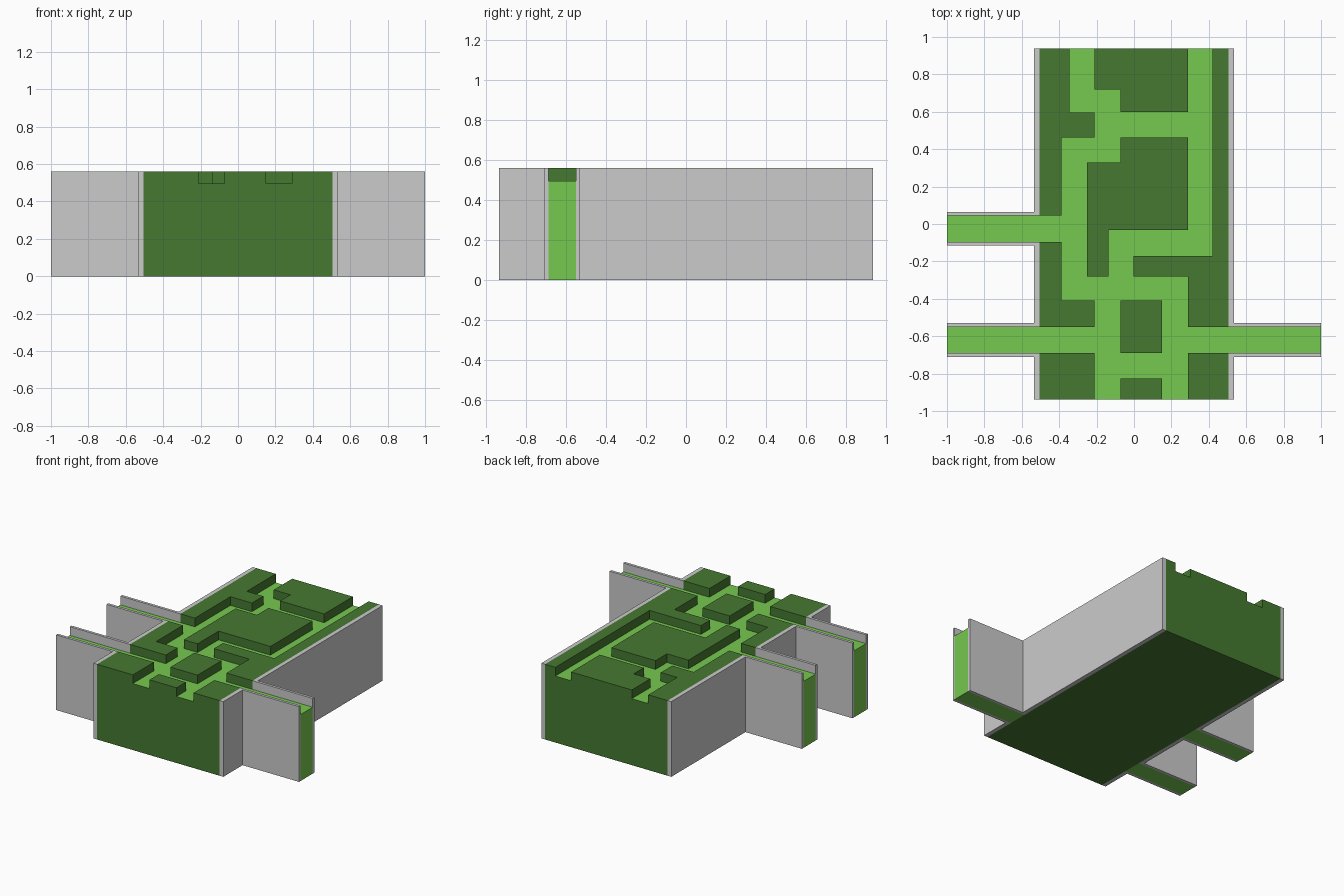
import bpy, bmesh

if "Cube" in bpy.data.objects:
    bpy.data.objects.remove(bpy.data.objects["Cube"])

H, FLOOR = 0.56, 0.495            # top of walls / path level
X, XW, Y = 0.505, 0.535, 0.937    # core half width, outer wall half width, half depth
ARM_WALL = 0.02


def material(name, colour):
    m = bpy.data.materials.new(name)
    m.diffuse_color = colour
    m.use_nodes = True
    m.node_tree.nodes["Principled BSDF"].inputs["Base Color"].default_value = m.diffuse_color
    return m


DARK = material("dark_green", (0.06, 0.19, 0.03, 1))
LIGHT = material("light_green", (0.18, 0.58, 0.08, 1))


def prism(name, outline, z0, z1, mat=None, top_mat=None):
    """Extrude a flat outline from z0 to z1."""
    bm = bmesh.new()
    base = bm.faces.new([bm.verts.new((x, y, z0)) for x, y in outline])
    ext = bmesh.ops.extrude_face_region(bm, geom=[base], use_keep_orig=True)
    top = [v for v in ext["geom"] if isinstance(v, bmesh.types.BMVert)]
    bmesh.ops.translate(bm, verts=top, vec=(0, 0, z1 - z0))
    bmesh.ops.recalc_face_normals(bm, faces=bm.faces)
    if top_mat:
        for f in bm.faces:
            f.material_index = int(f.normal.z > 0.9)
    me = bpy.data.meshes.new(name)
    bm.to_mesh(me)
    bm.free()
    for m in (mat, top_mat):
        if m:
            me.materials.append(m)
    ob = bpy.data.objects.new(name, me)
    bpy.context.collection.objects.link(ob)
    return ob


def rect(x0, x1, y0, y1):
    x0, x1 = sorted((x0, x1))
    return [(x0, y0), (x1, y0), (x1, y1), (x0, y1)]


# Core block: dark sides, light path floor on top
prism("core_block", rect(-X, X, -Y, Y), 0, FLOOR, DARK, LIGHT)

# Raised islands between the paths
islands = {
    "back_left": [(-X, Y), (-.345, Y), (-.345, .597), (-.21, .597), (-.21, .463),
                  (-.387, .463), (-.387, .045), (-X, .045)],
    "back_centre": [(-.21, Y), (.29, Y), (.29, .6), (-.073, .6), (-.073, .72), (-.21, .72)],
    "right": [(.42, Y), (X, Y), (X, -.55), (.29, -.55), (.29, -.28), (-.003, -.28),
              (-.003, -.172), (.42, -.172)],
    "centre": [(-.073, .463), (.29, .463), (.29, -.033), (-.137, -.033), (-.137, -.28),
               (-.25, -.28), (-.25, .328), (-.073, .328)],
    "middle_left": [(-X, -.096), (-.387, -.096), (-.387, -.41), (-.21, -.41),
                    (-.21, -.55), (-X, -.55)],
    "small_centre": rect(-.073, .15, -.69, -.41),
    "front_left": rect(-X, -.21, -Y, -.69),
    "front_centre": rect(-.073, .15, -Y, -.827),
    "front_right": rect(.29, X, -Y, -.69),
}
for name, outline in islands.items():
    prism("island_" + name, outline, FLOOR, H, DARK)

# Side arms with their thin walls, and the long side walls between them
sides = {"left": (-1, [(-.69, -.55), (-.096, .045)]), "right": (1, [(-.69, -.55)])}
for side, (s, arms) in sides.items():
    start = -Y
    for i, (y0, y1) in enumerate(arms):
        prism(f"{side}_arm_{i}", rect(s * X, s, y0, y1), 0, FLOOR, LIGHT)
        lo, hi = y0 - ARM_WALL, y1 + ARM_WALL
        prism(f"{side}_arm_wall_front_{i}", rect(s * X, s, lo, y0), 0, H)
        prism(f"{side}_arm_wall_back_{i}", rect(s * X, s, y1, hi), 0, H)
        prism(f"{side}_wall_{i}", rect(s * X, s * XW, start, lo), 0, H)
        start = hi
    prism(f"{side}_wall_{len(arms)}", rect(s * X, s * XW, start, Y), 0, H)
